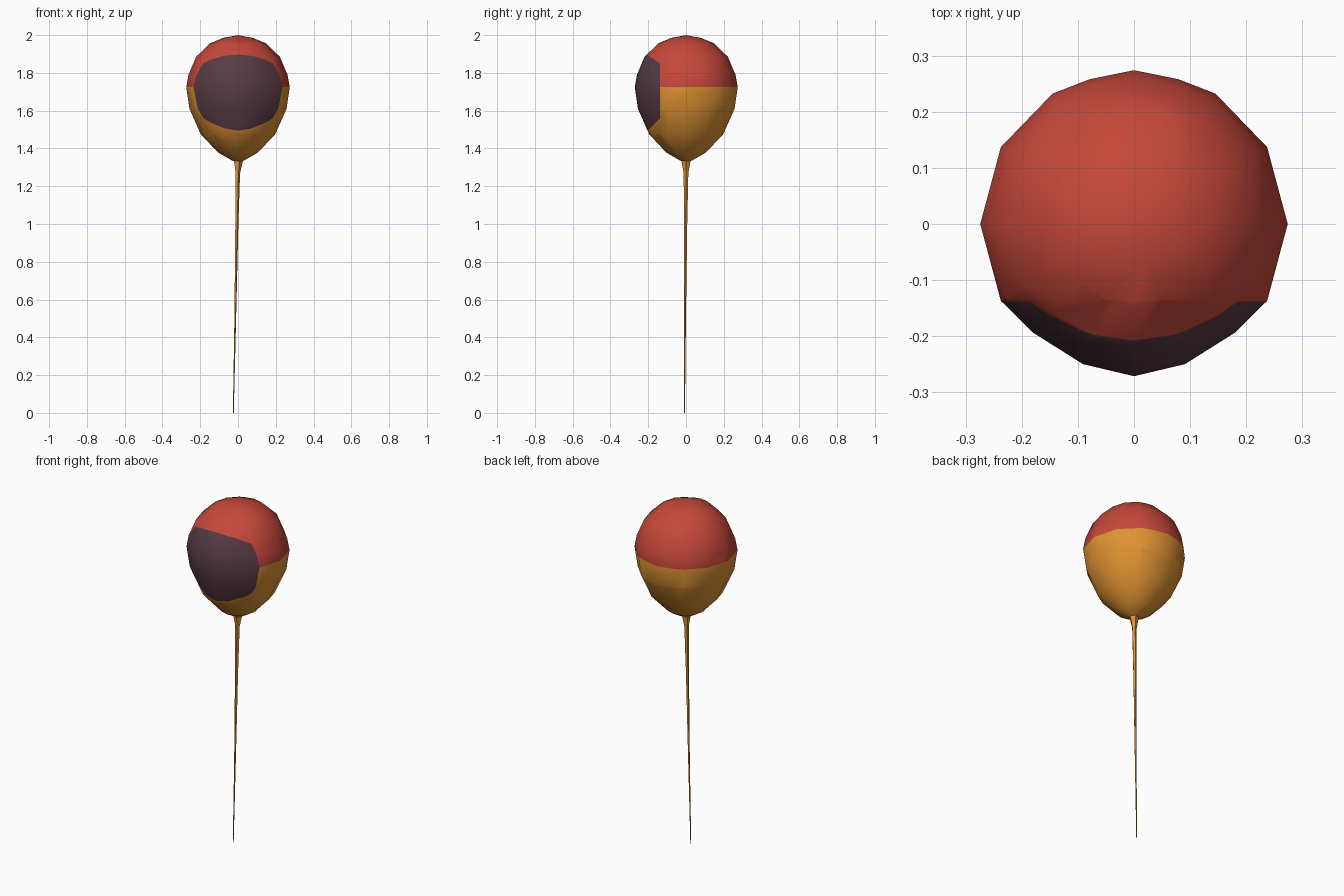
import bpy, bmesh, math
from mathutils import Vector

if "Cube" in bpy.data.objects:
    bpy.data.objects.remove(bpy.data.objects["Cube"])


def material(name, rgb):
    m = bpy.data.materials.new(name)
    m.diffuse_color = (*rgb, 1)
    m.use_nodes = True
    m.node_tree.nodes["Principled BSDF"].inputs["Base Color"].default_value = m.diffuse_color
    return m


RED = material("red", (0.56, 0.064, 0.042))
ORANGE = material("orange", (0.74, 0.29, 0.032))
PLUM = material("dark plum", (0.10, 0.043, 0.058))


def loft(bm, rings, top=None, bottom=None):
    """Skin a list of vertex rings (top to bottom), closing ends with fans."""
    rings = [[bm.verts.new(p) for p in r] for r in rings]
    n = len(rings[0])
    for a, b in zip(rings, rings[1:]):
        for i in range(n):
            j = (i + 1) % n
            bm.faces.new((a[i], a[j], b[j], b[i]))
    for tip, ring in ((top, rings[0]), (bottom, rings[-1])):
        if tip:
            v = bm.verts.new(tip)
            for i in range(n):
                bm.faces.new((v, ring[i], ring[(i + 1) % n]))
    bmesh.ops.recalc_face_normals(bm, faces=bm.faces)


def finish(bm, name, mats):
    for f in bm.faces:
        f.smooth = True
    me = bpy.data.meshes.new(name)
    bm.to_mesh(me)
    bm.free()
    for m in mats:
        me.materials.append(m)
    ob = bpy.data.objects.new(name, me)
    bpy.context.collection.objects.link(ob)
    return ob


# balloon body: lathed teardrop with a slightly irregular, mirrored outline
half = [(-70, .97), (-47, .965), (-30, 1), (0, 1), (30, 1), (58, 1), (73, .985)]
outline = ([(-90, .99)] + half + [(90, 1)]
           + [(180 - a, s) for a, s in reversed(half)])
profile = [(.08, 1.985), (.147, 1.957), (.222, 1.885), (.262, 1.79), (.274, 1.725),
           (.257, 1.61), (.197, 1.475), (.105, 1.378), (.03, 1.335)]
bm = bmesh.new()
loft(bm, [[(r * s * math.cos(math.radians(a)), r * s * math.sin(math.radians(a)), z)
           for a, s in outline] for r, z in profile],
     top=(0, 0, 2), bottom=(0, 0, 1.33))

# painted front patch: cut the skin along three planes and colour the inside
planes = [(Vector((0, -.138, 1.7)), Vector((0, -1, 0))),
          (Vector((0, -.212, 1.9)), Vector((0, -.667, -1))),
          (Vector((0, -.20, 1.497)), Vector((0, -1.0, 1)))]
for co, no in planes:
    bmesh.ops.bisect_plane(bm, geom=bm.verts[:] + bm.edges[:] + bm.faces[:],
                           dist=.0005, plane_co=co, plane_no=no)
for f in bm.faces:
    c = f.calc_center_median()
    if all((c - co).dot(no) > 0 for co, no in planes):
        f.material_index = 2
    else:
        f.material_index = 0 if c.z > 1.725 else 1
finish(bm, "balloon", [RED, ORANGE, PLUM])

# knot flaring into a long, slightly leaning string
path = [(0, 0, 1.335, .026), (-.002, 0, 1.27, .013), (-.007, -.002, 1.0, .009),
        (-.015, -.005, .5, .005), (-.025, -.008, 0, .0025)]
bm = bmesh.new()
loft(bm, [[(x + r * math.cos(math.tau * i / 5), y + r * math.sin(math.tau * i / 5), z)
           for i in range(5)] for x, y, z, r in path],
     top=(0, 0, 1.335), bottom=(-.025, -.008, 0))
string = finish(bm, "knot_and_string", [ORANGE])
bpy.context.view_layer.objects.active = string
string.select_set(True)
bpy.ops.object.shade_smooth_by_angle(angle=math.radians(40))
